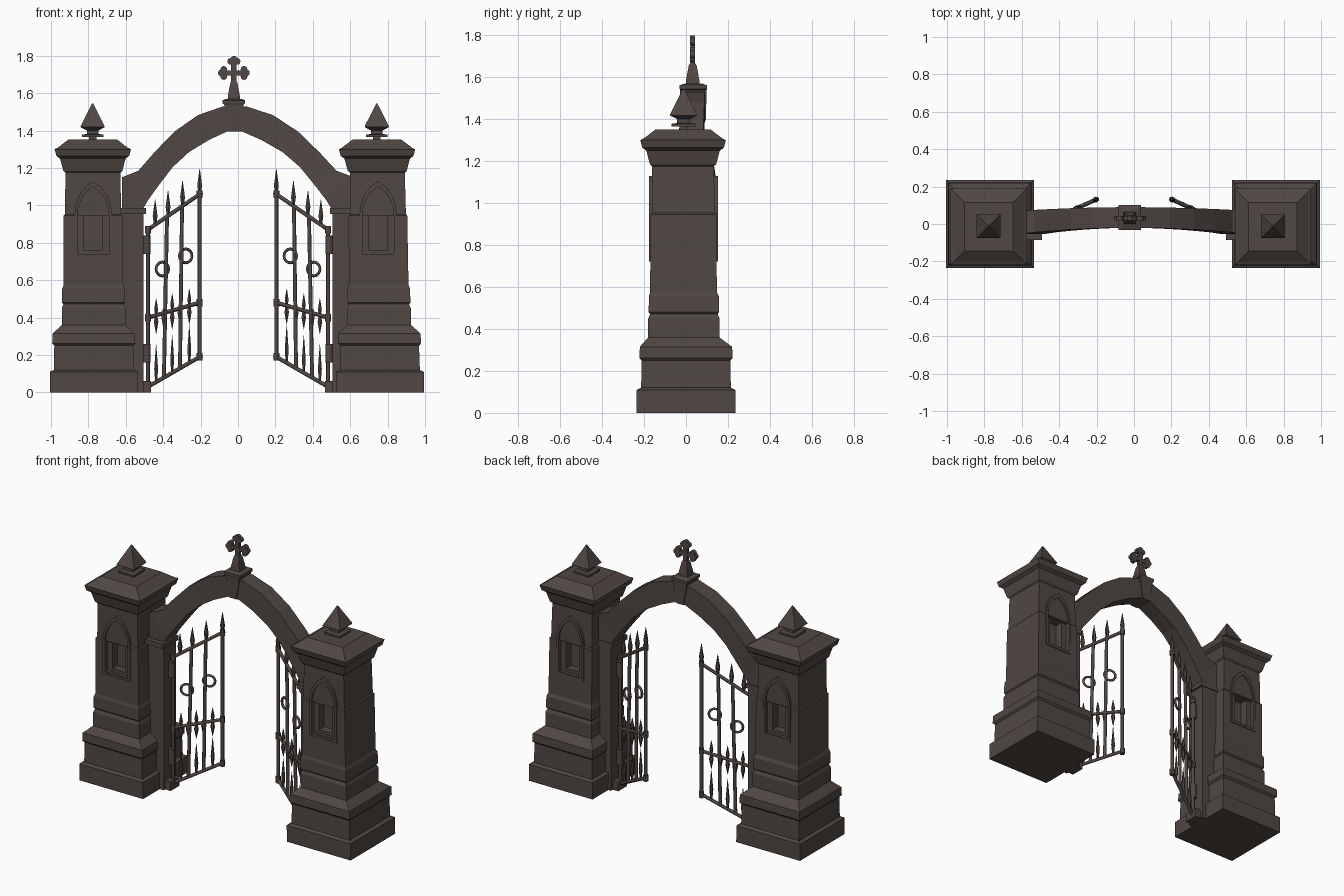
import bpy, bmesh, math
from mathutils import Vector, Matrix

if "Cube" in bpy.data.objects:
    bpy.data.objects.remove(bpy.data.objects["Cube"])

stone = bpy.data.materials.new("dark_brown_stone")
stone.diffuse_color = (0.080, 0.063, 0.056, 1)
stone.use_nodes = True
stone.node_tree.nodes["Principled BSDF"].inputs["Base Color"].default_value = stone.diffuse_color


def finish(name, bm, smooth=False):
    bmesh.ops.recalc_face_normals(bm, faces=bm.faces)
    me = bpy.data.meshes.new(name)
    bm.to_mesh(me)
    bm.free()
    me.materials.append(stone)
    ob = bpy.data.objects.new(name, me)
    bpy.context.collection.objects.link(ob)
    if smooth:
        bpy.ops.object.select_all(action='DESELECT')
        ob.select_set(True)
        bpy.context.view_layer.objects.active = ob
        bpy.ops.object.shade_smooth_by_angle(angle=math.radians(62))
    return ob


def loft(bm, rings, closed=False):
    """Skin a list of point rings, capping both ends unless closed."""
    vs = [[bm.verts.new(p) for p in r] for r in rings]
    n = len(vs[0])
    pairs = list(zip(vs, vs[1:])) + ([(vs[-1], vs[0])] if closed else [])
    for a, b in pairs:
        for i in range(n):
            bm.faces.new((a[i], a[(i + 1) % n], b[(i + 1) % n], b[i]))
    if not closed:
        bm.faces.new(vs[0])
        bm.faces.new(vs[-1])


def square(x, y, z, w):
    return [(x - w, y - w, z), (x + w, y - w, z), (x + w, y + w, z), (x - w, y + w, z)]


def box(bm, x0, x1, y0, y1, z0, z1):
    loft(bm, [[(x0, y0, z), (x1, y0, z), (x1, y1, z), (x0, y1, z)] for z in (z0, z1)])


def rod(bm, p, q, r0, r1=None, sides=8):
    p, q = Vector(p), Vector(q)
    d = q - p
    m = Matrix.Translation((p + q) / 2) @ d.to_track_quat('Z', 'Y').to_matrix().to_4x4()
    bmesh.ops.create_cone(bm, cap_ends=True, segments=sides, radius1=r0,
                          radius2=r0 if r1 is None else r1, depth=d.length, matrix=m)


# z, half width, y centre of the square pillar
PILLAR = [(0, .235, 0), (.11, .235, 0), (.12, .214, 0), (.25, .211, 0), (.262, .222, 0),
          (.315, .22, 0), (.36, .17, -.01), (.45, .17, -.01), (.472, .161, -.01),
          (.48, .168, -.01), (.555, .167, -.01), (.575, .159, -.012), (.945, .157, -.012),
          (.952, .15, -.012), (1.175, .147, -.014), (1.185, .158, -.014), (1.25, .175, -.014),
          (1.265, .195, -.014), (1.30, .204, -.014), (1.308, .188, -.014), (1.352, .13, -.014)]
SPIKE = [(1.345, .02), (1.365, .02), (1.366, .058), (1.378, .058), (1.382, .03),
         (1.40, .03), (1.418, .064), (1.424, .064), (1.545, .003)]
GOTHIC = [(1, 0), (.94, .3), (.74, .6), (.42, .83), (0, 1)]


def gothic(x, y, hw, z_low, z0, h):
    side = [(1, (z_low - z0) / h)] + GOTHIC
    pts = side + [(-a, b) for a, b in side[-2::-1]]
    return [(x + a * hw, y, z0 + b * h) for a, b in pts]


for label, s, cx, tip in (("left", -1, -.77, -.777), ("right", 1, .76, .742)):
    # pillar with moulded base and cap
    bm = bmesh.new()
    loft(bm, [square(cx + (tip - cx) * (z / 1.4), y, z, w) for z, w, y in PILLAR])
    pillar = finish(label + "_pillar", bm)
    nx = cx + (tip - cx) * .6

    # stepped window recesses on front and back
    for i, (w, z0, depth) in enumerate(((.084, .74, .02), (.048, .76, .075))):
        bm = bmesh.new()
        box(bm, nx - w, nx + w, -.3, -.169 + depth, z0, .945)
        box(bm, nx - w, nx + w, .145 - depth, .3, z0, .945)
        cutter = finish("window_cutter", bm)
        cutter.hide_render = True
        mod = pillar.modifiers.new("recess", 'BOOLEAN')
        mod.operation, mod.solver, mod.object = 'DIFFERENCE', 'EXACT', cutter
        bpy.ops.object.select_all(action='DESELECT')
        pillar.select_set(True)
        bpy.context.view_layer.objects.active = pillar
        bpy.ops.object.modifier_apply(modifier=mod.name)
        bpy.data.objects.remove(cutter)

    # pointed window surrounds
    bm = bmesh.new()
    for y_out, y_in in ((-.177, -.15), (.152, .125)):
        rings = [gothic(nx, y, w, .73, .945, h) for y, w, h in
                 ((y_out, .1, .185), (y_out, .084, .155), (y_in, .084, .155), (y_in, .1, .185))]
        loft(bm, [list(r) for r in zip(*rings)])
        mid = (y_out * 2 + y_in) / 3
        loft(bm, [gothic(nx, y, .086, .944, .946, .155) for y in (mid, y_in)])
        box(bm, nx - .1, nx + .1, min(y_out, y_in), max(y_out, y_in), .722, .738)
    finish(label + "_window_surround", bm)

    # pyramid finial
    bm = bmesh.new()
    loft(bm, [square(tip, -.012, z, w) for z, w in SPIKE])
    finish(label + "_finial", bm)

    # gate post with capital and foot block
    bm = bmesh.new()
    xs = lambda a, b: sorted((s * a, s * b))
    box(bm, *xs(.505, .64), -.06, .07, 0, .96)
    box(bm, *xs(.492, .64), -.085, .075, .955, .985)
    box(bm, *xs(.465, .53), -.045, .05, 0, .06)
    finish(label + "_gate_post", bm)

    # gate leaf, u runs from hinge to free edge
    def at(u, z):
        return Vector((s * (.482 - .277 * u), .005 + .125 * u, z))
    top = lambda u: .87 + .19 * u
    mid = lambda u: .40 + .08 * u
    low = lambda u: .03 + .16 * u

    bm = bmesh.new()
    for rail in (top, mid, low):
        rod(bm, at(-.03, rail(-.03)), at(1.04, rail(1.04)), .011)
        for u in (0, 1):
            rod(bm, at(u, rail(u) - .02), at(u, rail(u) + .02), .016)
    for u0, u1 in ((0, 0), (.31, .37), (.62, .66), (1, 1)):
        rod(bm, at(u0, low(u0)), at(u1, top(u1)), .011)
    finish(label + "_gate_bars", bm, True)

    bm = bmesh.new()

    def spear(u, z0, z1, r):
        zm = z0 + (z1 - z0) * .35
        rod(bm, at(u, z0), at(u, zm), r * .5, r, 6)
        rod(bm, at(u, zm), at(u, z1), r, .001, 6)
    for u in (.14, .39, .67, 1):
        spear(u, top(u), top(u) + .135, .015)
    for u in (.16, .47, .8):
        spear(u, low(u), low(u) + .2, .012)
        spear(u, mid(u), mid(u) + .09, .012)
        spear(u, mid(u), mid(u) - .1, .014)
    for u in (.31, .62):
        spear(u, mid(u) + .02, mid(u) - .1, .016)
    finish(label + "_gate_spears", bm)

    bm = bmesh.new()
    for u, z in ((.28, .66), (.73, .73)):
        c, d = at(u, z), (at(1, 0) - at(0, 0)).normalized()
        n = d.cross(Vector((0, 0, 1)))
        rings = []
        for k in range(16):
            t = k * math.tau / 16
            r = d * math.cos(t) + Vector((0, 0, math.sin(t)))
            rings.append([c + r * (.037 + .008 * math.cos(a)) + n * .008 * math.sin(a)
                          for a in (j * math.tau / 6 for j in range(6))])
        loft(bm, rings, closed=True)
    finish(label + "_gate_rings", bm, True)

    bm = bmesh.new()
    for z in (.21, .79):
        rod(bm, (s * .488, 0, z - .05), (s * .488, 0, z + .05), .021, sides=10)
    finish(label + "_hinges", bm, True)

# arch: outer and inner edge of one half, mirrored and bowed backwards
HALF = [((.62, .98), (.505, .98)), ((.62, 1.15), (.475, 1.03)), ((.53, 1.185), (.415, 1.11)),
        ((.44, 1.285), (.34, 1.205)), ((.33, 1.395), (.25, 1.285)), ((.2, 1.483), (.14, 1.35)),
        ((.06, 1.53), (.04, 1.395))]
bm = bmesh.new()
rings = []
for s, half in ((-1, HALF), (1, HALF[::-1])):
    for (xo, zo), (xi, zi) in half:
        k = 1 - (xo / .62) ** 2
        px = lambda x: s * x - .02 * (1 - x / .62)
        yc, hw = .008 + .027 * k, .062 - .007 * k
        rings.append([(px(xo), yc - hw, zo), (px(xo), yc + hw, zo),
                      (px(xi), yc + hw, zi), (px(xi), yc - hw, zi)])
loft(bm, rings)
finish("arch", bm)

# keystone
bm = bmesh.new()
loft(bm, [[(-.022 - w, .035 - d, z), (-.022 + w, .035 - d, z),
           (-.022 + w, .035 + d, z), (-.022 - w, .035 + d, z)]
          for z, w, d in ((1.395, .026, .06), (1.54, .052, .063), (1.545, .06, .066),
                          (1.562, .06, .066), (1.57, .04, .04))])
finish("keystone", bm)

# cross with rounded lobes
bm = bmesh.new()
C = Vector((-.022, .032, 1.708))
loft(bm, [square(C.x, C.y, z, w) for z, w in ((1.56, .034), (1.59, .031), (1.655, .019), (1.665, .014))])
box(bm, C.x - .015, C.x + .015, C.y - .011, C.y + .011, 1.65, 1.775)
box(bm, C.x - .06, C.x + .06, C.y - .011, C.y + .011, C.z - .013, C.z + .013)
for dx, dz in ((-.067, 0), (-.054, .019), (-.054, -.019), (.067, 0), (.054, .019),
               (.054, -.019), (0, .073), (-.017, .062), (.017, .062), (0, 0)):
    p = C + Vector((dx, 0, dz))
    rod(bm, p - Vector((0, .012, 0)), p + Vector((0, .012, 0)), .018, sides=12)
finish("cross", bm, True)
